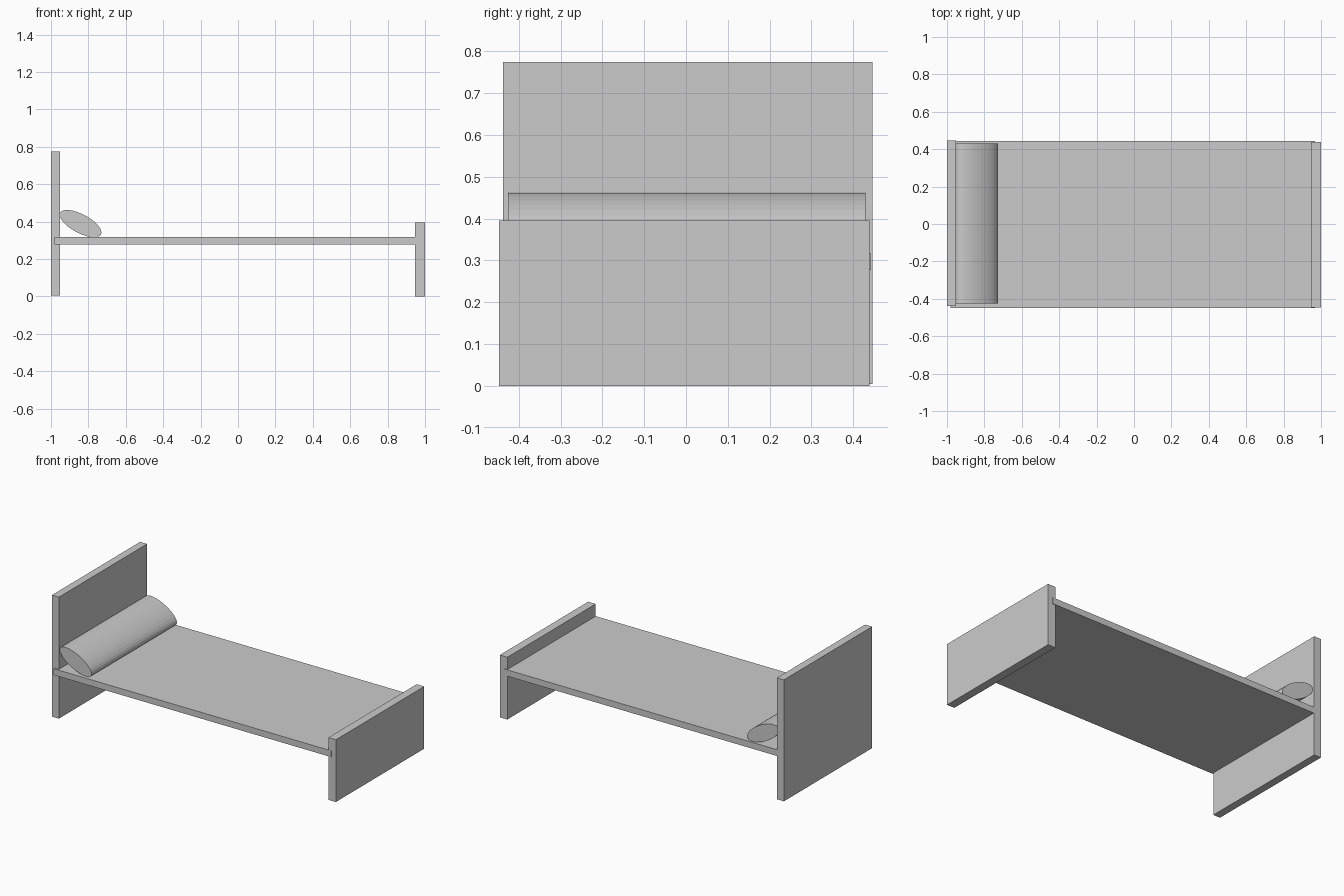
import bpy
from math import radians, cos, sin, tau

if "Cube" in bpy.data.objects:
    bpy.data.objects.remove(bpy.data.objects["Cube"])


def extrude_y(name, outline, y0, y1):
    """Solid made from an (x, z) outline extruded along y."""
    n = len(outline)
    verts = [(x, y, z) for y in (y0, y1) for x, z in outline]
    faces = [tuple(range(n)), tuple(range(2 * n - 1, n - 1, -1))]
    faces += [(i, i + n, (i + 1) % n + n, (i + 1) % n) for i in range(n)]
    mesh = bpy.data.meshes.new(name)
    mesh.from_pydata(verts, [], faces)
    obj = bpy.data.objects.new(name, mesh)
    bpy.context.collection.objects.link(obj)
    return obj


def board(name, x0, x1, y0, y1, z0, z1):
    return extrude_y(name, [(x0, z0), (x1, z0), (x1, z1), (x0, z1)], y0, y1)


# End boards and sleeping platform
board("headboard", -1.0, -0.951, -0.438, 0.446, 0.004, 0.775)
board("footboard", 0.947, 1.0, -0.447, 0.439, 0.0, 0.395)
board("bed_platform", -0.981, 0.968, -0.448, 0.443, 0.277, 0.317)

# Bolster pillow: tilted elliptical cylinder leaning on the headboard
sides, a, b, tilt = 32, 0.124, 0.05, radians(-28)
ellipse = []
for i in range(sides):
    t = tau * i / sides
    u, v = a * cos(t), b * sin(t)
    ellipse.append((-0.842 + u * cos(tilt) - v * sin(tilt),
                    0.389 + u * sin(tilt) + v * cos(tilt)))
extrude_y("bolster_pillow", ellipse, -0.426, 0.43)
